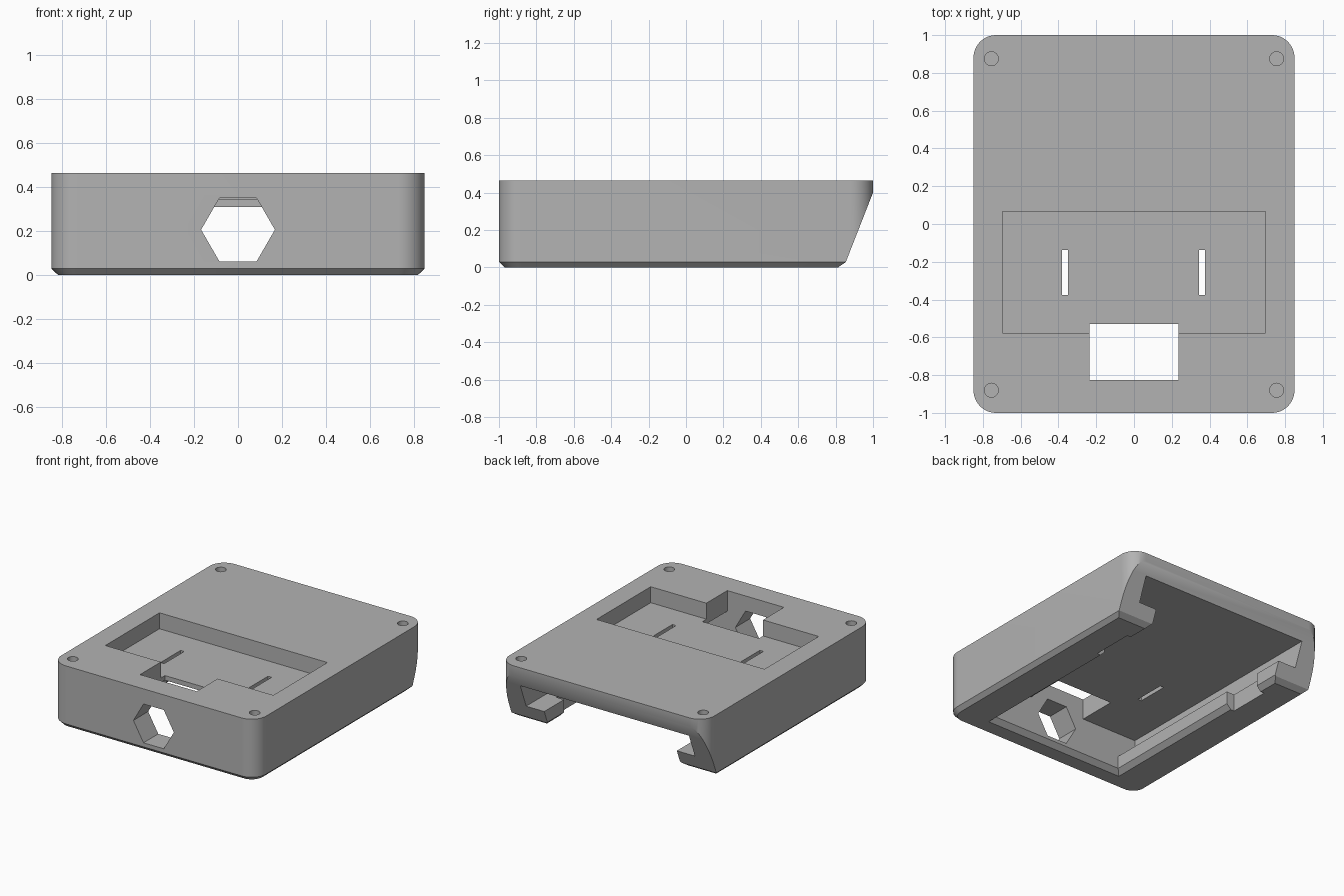
import bpy, bmesh, math
from mathutils import Vector

cube = bpy.data.objects.get("Cube")
if cube:
    bpy.data.objects.remove(cube, do_unlink=True)

WIDTH, LENGTH, HEIGHT, RADIUS = 0.85, 1.0, 0.465, 0.12
CEILING, WALL = 0.31, -0.825


def to_object(name, bm):
    bmesh.ops.recalc_face_normals(bm, faces=bm.faces[:])
    mesh = bpy.data.meshes.new(name)
    bm.to_mesh(mesh)
    bm.free()
    obj = bpy.data.objects.new(name, mesh)
    bpy.context.scene.collection.objects.link(obj)
    return obj


def prism(outline, direction):
    """Solid made by extruding a closed outline."""
    bm = bmesh.new()
    face = bm.faces.new([bm.verts.new(p) for p in outline])
    ext = bmesh.ops.extrude_face_region(bm, geom=[face])
    verts = [g for g in ext["geom"] if isinstance(g, bmesh.types.BMVert)]
    bmesh.ops.translate(bm, verts=verts, vec=direction)
    return bm


def box(name, x, y, z, flare=0.0):
    """Box between given limits; flare widens the bottom."""
    bm = bmesh.new()
    bmesh.ops.create_cube(bm, size=1)
    for v in bm.verts:
        sx, sy, sz = (c > 0 for c in v.co)
        v.co = (x[sx], y[sy], z[sz])
        if not sz:
            v.co.x += flare if sx else -flare
            v.co.y += flare if sy else -flare
    return to_object(name, bm)


def ring(count, radius, start=0.0):
    return [(radius * math.cos(start + math.tau * i / count),
             radius * math.sin(start + math.tau * i / count)) for i in range(count)]


# Rounded block
outline = []
for k, (sx, sy) in enumerate([(1, 1), (-1, 1), (-1, -1), (1, -1)]):
    for i in range(13):
        a = math.pi / 2 * (k + i / 12)
        outline.append((sx * (WIDTH - RADIUS) + RADIUS * math.cos(a),
                        sy * (LENGTH - RADIUS) + RADIUS * math.sin(a), 0))
bm = prism(outline, (0, 0, HEIGHT))

# Sloping back
cut = bmesh.ops.bisect_plane(
    bm, geom=bm.verts[:] + bm.edges[:] + bm.faces[:], dist=1e-6,
    plane_co=(0, LENGTH, 0.40), plane_no=Vector((0, 0.37, -0.145)).normalized(),
    clear_outer=True)
edges = [g for g in cut["geom_cut"] if isinstance(g, bmesh.types.BMEdge)]
bmesh.ops.holes_fill(bm, edges=edges)
bmesh.ops.recalc_face_normals(bm, faces=bm.faces[:])

# Chamfer round the underside
rim = [e for e in bm.edges if all(abs(v.co.z) < 1e-4 for v in e.verts)]
bmesh.ops.bevel(bm, geom=rim, offset=0.03, segments=1, affect='EDGES')
body = to_object("housing", bm)

# Underside channel with lips, open at the back
cutters = [
    box("channel", (-0.55, 0.55), (WALL, 1.3), (-0.1, 0.2)),
    box("channel_chamfer", (-0.55, 0.55), (WALL, 1.3), (-0.035, 0.035), 0.07),
    box("undercut", (-0.70, 0.70), (WALL, 1.3), (0.13, CEILING)),
    box("lip_notches", (-0.615, 0.615), (0.34, 0.66), (-0.1, 0.2)),
    # Top pocket and openings
    box("pocket", (-0.697, 0.697), (-0.577, 0.065), (0.345, 0.6)),
    box("window", (-0.235, 0.235), (WALL, -0.53), (0.25, 0.6)),
]
for x in (-0.365, 0.36):
    cutters.append(box("slot", (x - 0.015, x + 0.015), (-0.375, -0.137), (0.25, 0.6)))

# Hexagonal port in the front
hexagon = [(x, -1.2, z + 0.206) for x, z in ring(6, 0.168)]
cutters.append(to_object("port", prism(hexagon, (0, 0.5, 0))))

# Corner screw holes
for cx in (-0.755, 0.755):
    for cy in (-0.88, 0.875):
        circle = [(cx + x, cy + y, 0.25) for x, y in ring(32, 0.037)]
        cutters.append(to_object("screw_hole", prism(circle, (0, 0, 0.4))))

for c in cutters:
    c.hide_render = True
    mod = body.modifiers.new(c.name, 'BOOLEAN')
    mod.operation = 'DIFFERENCE'
    mod.solver = 'EXACT'
    mod.object = c

# Bake the cuts and drop the cutters
bpy.context.view_layer.update()
baked = bpy.data.meshes.new_from_object(
    body.evaluated_get(bpy.context.evaluated_depsgraph_get()))
body.modifiers.clear()
body.data = baked
for c in cutters:
    bpy.data.objects.remove(c, do_unlink=True)

# Grey plastic
mat = bpy.data.materials.new("grey_plastic")
mat.use_nodes = True
colour = (0.45, 0.45, 0.45, 1)
mat.diffuse_color = colour
mat.node_tree.nodes["Principled BSDF"].inputs["Base Color"].default_value = colour
body.data.materials.clear()
body.data.materials.append(mat)

bpy.ops.object.select_all(action='DESELECT')
body.select_set(True)
bpy.context.view_layer.objects.active = body
bpy.ops.object.shade_smooth_by_angle(angle=math.radians(30))
